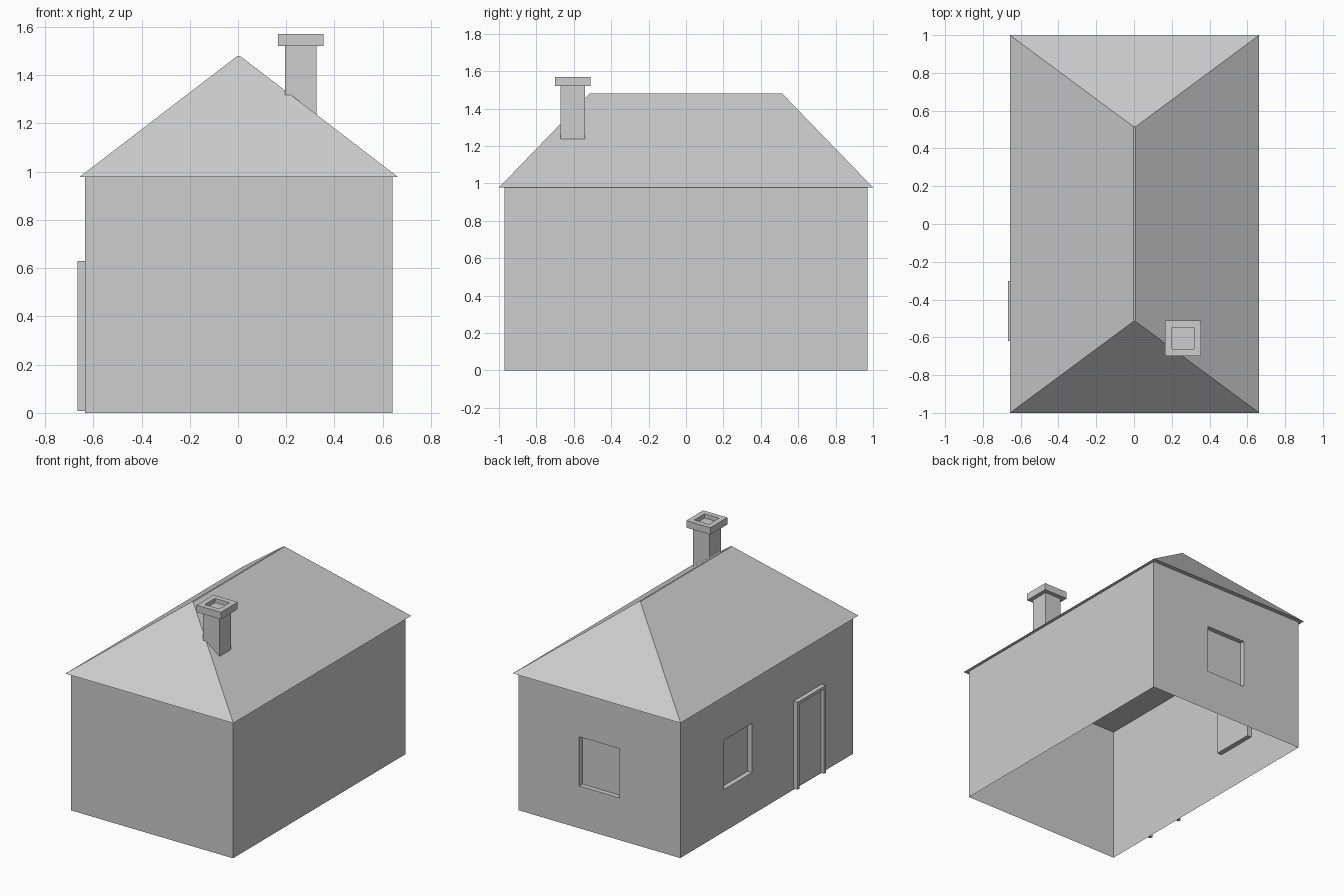
import bpy
import bmesh
from mathutils import Vector

cube = bpy.data.objects.get("Cube")
if cube:
    bpy.data.objects.remove(cube, do_unlink=True)

grey = bpy.data.materials.new("light grey")
grey.use_nodes = True
grey.diffuse_color = (0.61, 0.61, 0.61, 1)
grey.node_tree.nodes["Principled BSDF"].inputs["Base Color"].default_value = (0.61, 0.61, 0.61, 1)

UP = Vector((0, 0, 1))
SHIFT = 0.003           # house body sits slightly off centre because of the door
HALF_X, HALF_Y, WALL_TOP = 0.637, 0.97, 0.978


def finish(name, bm, fix_normals=True):
    if fix_normals:
        bmesh.ops.recalc_face_normals(bm, faces=bm.faces[:])
    mesh = bpy.data.meshes.new(name)
    bm.to_mesh(mesh)
    bm.free()
    mesh.materials.append(grey)
    obj = bpy.data.objects.new(name, mesh)
    bpy.context.collection.objects.link(obj)
    return obj


def add_box(bm, low, high):
    verts = bmesh.ops.create_cube(bm, size=1)["verts"]
    low, high = Vector(low), Vector(high)
    bmesh.ops.scale(bm, vec=high - low, verts=verts)
    bmesh.ops.translate(bm, vec=(low + high) / 2, verts=verts)


def add_wall(bm, start, along, width, window=None):
    """Single sheet wall, with an optional window niche (u0, u1, z0, z1)."""
    inward = UP.cross(along)

    def quad(*corners):
        bm.faces.new([bm.verts.new(start + along * u + UP * z + inward * d)
                      for u, z, d in corners])

    if not window:
        quad((0, 0, 0), (width, 0, 0), (width, WALL_TOP, 0), (0, WALL_TOP, 0))
        return
    u0, u1, z0, z1 = window
    us, zs = (0, u0, u1, width), (0, z0, z1, WALL_TOP)
    depth = 0.035
    for i in range(3):
        for j in range(3):
            d = depth if i == j == 1 else 0
            quad((us[i], zs[j], d), (us[i + 1], zs[j], d),
                 (us[i + 1], zs[j + 1], d), (us[i], zs[j + 1], d))
    # Niche reveals
    ring = [(u0, z0), (u1, z0), (u1, z1), (u0, z1)]
    for a, b in zip(ring, ring[1:] + ring[:1]):
        quad((*a, 0), (*b, 0), (*b, depth), (*a, depth))


# Walls, open underneath
bm = bmesh.new()
x0, x1 = SHIFT - HALF_X, SHIFT + HALF_X
add_wall(bm, Vector((x0, -HALF_Y, 0)), Vector((1, 0, 0)), 2 * HALF_X)
add_wall(bm, Vector((x1, -HALF_Y, 0)), Vector((0, 1, 0)), 2 * HALF_Y)
add_wall(bm, Vector((x1, HALF_Y, 0)), Vector((-1, 0, 0)), 2 * HALF_X, (0.479, 0.795, 0.3, 0.65))
add_wall(bm, Vector((x0, HALF_Y, 0)), Vector((0, -1, 0)), 2 * HALF_Y, (0.493, 0.807, 0.3, 0.65))
bmesh.ops.remove_doubles(bm, verts=bm.verts[:], dist=0.0001)
finish("walls", bm, fix_normals=False)

# Hipped roof with a flat underside and a narrow ridge
bm = bmesh.new()
for half_x, half_y, z in ((0.66, 1.0, 0.978), (0.005, 0.515, 1.48)):
    for sx, sy in ((-1, -1), (1, -1), (1, 1), (-1, 1)):
        bm.verts.new((SHIFT + sx * half_x, sy * half_y, z))
bmesh.ops.convex_hull(bm, input=bm.verts[:])
finish("roof", bm)

# Chimney shaft, sunk into the roof
bm = bmesh.new()
add_box(bm, (0.195, -0.672, 1.1), (0.325, -0.54, 1.525))
finish("chimney_shaft", bm)

# Chimney cap with a shallow flue
bm = bmesh.new()
add_box(bm, (0.165, -0.7, 1.52), (0.355, -0.51, 1.57))
top = max(bm.faces, key=lambda f: f.calc_center_median().z)
bmesh.ops.inset_individual(bm, faces=[top], thickness=0.053)
flue = bmesh.ops.extrude_discrete_faces(bm, faces=[top])["faces"][0]
bmesh.ops.translate(bm, vec=(0, 0, -0.03), verts=flue.verts[:])
finish("chimney_cap", bm, fix_normals=False)

# Door surround: two jambs and a head as one profile
bm = bmesh.new()
y0, y1, z0, z1, t = -0.62, -0.303, 0.008, 0.63, 0.02
profile = [(y0, z0), (y0, z1), (y1, z1), (y1, z0),
           (y1 - t, z0), (y1 - t, z1 - t), (y0 + t, z1 - t), (y0 + t, z0)]
face = bm.faces.new([bm.verts.new((x0, y, z)) for y, z in profile])
outer = bmesh.ops.extrude_face_region(bm, geom=[face])["geom"]
bmesh.ops.translate(bm, vec=(-0.032, 0, 0),
                    verts=[v for v in outer if isinstance(v, bmesh.types.BMVert)])
finish("door_frame", bm)

# Door leaf
bm = bmesh.new()
add_box(bm, (x0 - 0.008, y0 + t, z0), (x0, y1 - t, z1 - t))
finish("door", bm)
